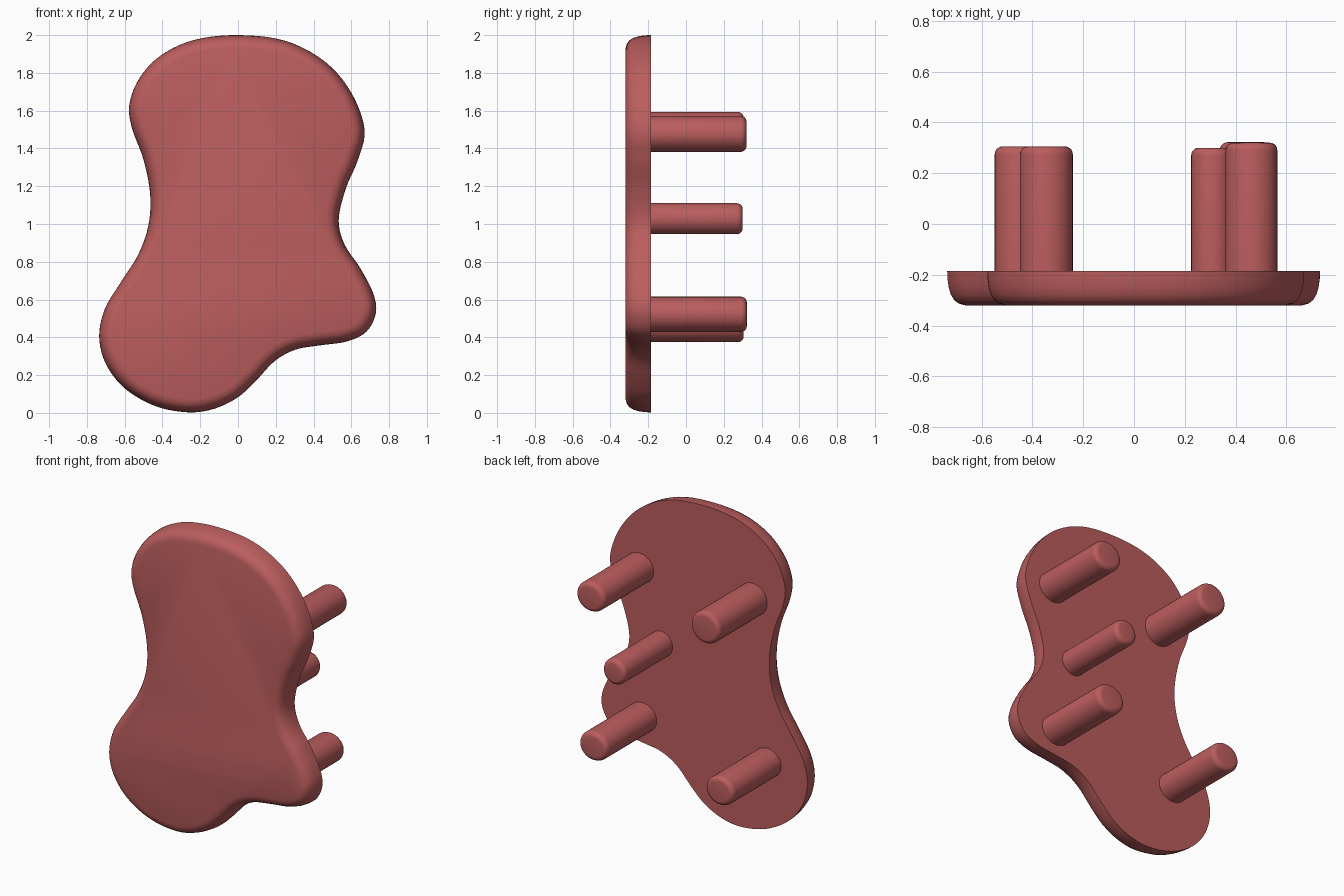
import bpy, bmesh, math
from mathutils import Vector

if "Cube" in bpy.data.objects:
    bpy.data.objects.remove(bpy.data.objects["Cube"])

red = bpy.data.materials.new("dusty_red")
red.diffuse_color = (0.50, 0.11, 0.11, 1)
red.use_nodes = True
red.node_tree.nodes["Principled BSDF"].inputs["Base Color"].default_value = red.diffuse_color

BACK = -0.185   # plane where the legs meet the board


def finish(bm, name):
    bmesh.ops.recalc_face_normals(bm, faces=bm.faces)
    mesh = bpy.data.meshes.new(name)
    bm.to_mesh(mesh)
    bm.free()
    mesh.materials.append(red)
    ob = bpy.data.objects.new(name, mesh)
    bpy.context.collection.objects.link(ob)
    bpy.ops.object.select_all(action='DESELECT')
    ob.select_set(True)
    bpy.context.view_layer.objects.active = ob
    bpy.ops.object.shade_smooth_by_angle(angle=math.radians(40))
    return ob


def loft(name, rings):
    """Skin a stack of closed rings and cap both ends."""
    bm = bmesh.new()
    loops = [[bm.verts.new(p) for p in ring] for ring in rings]
    n = len(loops[0])
    for a, b in zip(loops, loops[1:]):
        for i in range(n):
            j = (i + 1) % n
            bm.faces.new((a[i], a[j], b[j], b[i]))
    bm.faces.new(loops[0])
    bm.faces.new(loops[-1])
    return finish(bm, name)


def smooth_loop(pts, steps):
    """Closed Catmull-Rom curve through the points."""
    out, n = [], len(pts)
    for i in range(n):
        a, b, c, d = (Vector(pts[(i + k) % n]) for k in (-1, 0, 1, 2))
        for s in range(steps):
            t = s / steps
            out.append(0.5 * (2 * b + (c - a) * t + (2 * a - 5 * b + 4 * c - d) * t * t
                              + (3 * b - a - 3 * c + d) * t ** 3))
    return out


# Wavy board outline (x, z), clockwise from the top
outline = [
    (0.0, 2.0), (0.25, 1.97), (0.46, 1.86), (0.60, 1.695), (0.67, 1.50), (0.635, 1.34),
    (0.57, 1.185), (0.533, 1.02), (0.565, 0.89), (0.645, 0.77), (0.715, 0.635),
    (0.73, 0.53), (0.68, 0.43), (0.575, 0.378), (0.43, 0.357), (0.305, 0.335),
    (0.195, 0.275), (0.095, 0.17), (0.0, 0.083), (-0.125, 0.022), (-0.265, 0.003),
    (-0.44, 0.037), (-0.60, 0.13), (-0.70, 0.26), (-0.735, 0.405), (-0.705, 0.55),
    (-0.625, 0.685), (-0.53, 0.835), (-0.475, 0.99), (-0.465, 1.155), (-0.50, 1.34),
    (-0.562, 1.51), (-0.575, 1.635), (-0.52, 1.775), (-0.405, 1.895), (-0.23, 1.975)]
curve = smooth_loop(outline, 5)
n = len(curve)

# Board: outline inset along a rounded front edge
rim = [(0, BACK), (0.001, -0.215), (0.006, -0.25), (0.014, -0.277), (0.027, -0.299),
       (0.045, -0.313), (0.07, -0.32)]
rings = []
for inset, y in rim:
    ring = []
    for i, p in enumerate(curve):
        t = (curve[(i + 1) % n] - curve[i - 1]).normalized()
        q = p + Vector((t.y, -t.x)) * inset     # inward for a clockwise loop
        ring.append((q.x, y, q.y))
    rings.append(ring)
loft("board", rings)

# Legs: x, z, half width, half height, end y
legs = {
    "leg_upper_right": (0.462, 1.477, 0.102, 0.095, 0.32),
    "leg_upper_left": (-0.345, 1.490, 0.104, 0.103, 0.305),
    "leg_middle": (0.307, 1.028, 0.082, 0.082, 0.30),
    "leg_lower_right": (0.440, 0.522, 0.102, 0.093, 0.322),
    "leg_lower_left": (-0.448, 0.466, 0.100, 0.092, 0.305)}
SIDES, ROUND = 40, 0.03
for name, (x, z, rx, rz, end) in legs.items():
    profile = [(0, BACK - 0.02)]
    for k in range(6):
        a = math.pi / 2 * k / 5
        profile.append((ROUND * (1 - math.cos(a)), end - ROUND * (1 - math.sin(a))))
    loft(name, [[(x + (rx - d) * math.cos(2 * math.pi * i / SIDES), y,
                  z + (rz - d) * math.sin(2 * math.pi * i / SIDES))
                 for i in range(SIDES)] for d, y in profile])
